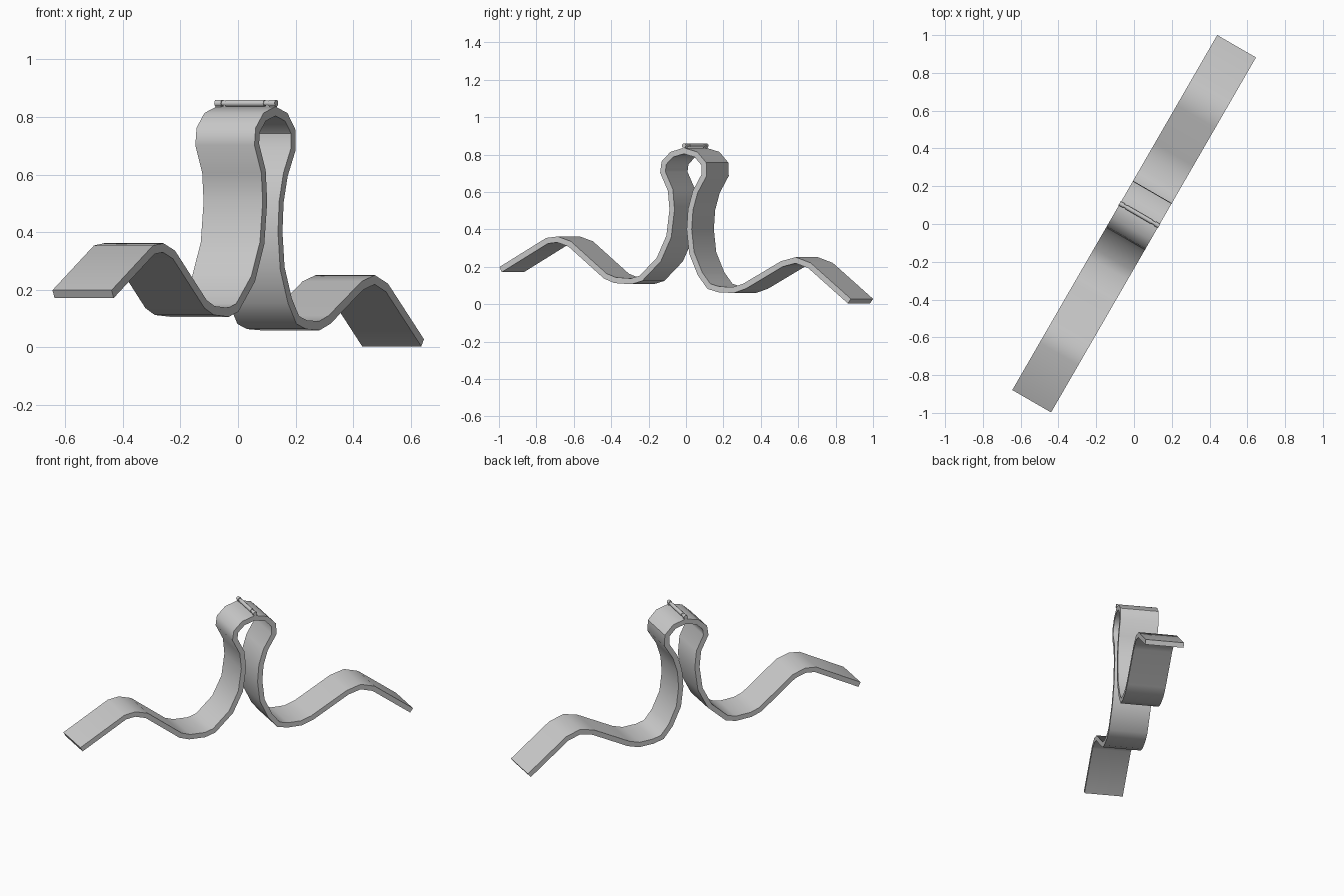
import bpy, bmesh, math
from mathutils import Vector, Matrix

if "Cube" in bpy.data.objects:
    bpy.data.objects.remove(bpy.data.objects["Cube"])

TURN = Matrix.Rotation(math.radians(-30), 4, 'Z')   # strip runs along local y
WIDTH, THICK = 0.237, 0.031


def finish(bm, name):
    bmesh.ops.recalc_face_normals(bm, faces=bm.faces)
    bm.transform(TURN)
    me = bpy.data.meshes.new(name)
    bm.to_mesh(me)
    bm.free()
    ob = bpy.data.objects.new(name, me)
    bpy.context.collection.objects.link(ob)
    bpy.context.view_layer.objects.active = ob
    ob.select_set(True)
    bpy.ops.object.shade_smooth_by_angle(angle=math.radians(40))
    ob.select_set(False)


def ribbon(name, path):
    """Sweep a rectangular band along a centre line, with mitred bends."""
    pts = [Vector(p) for p in path]
    bm = bmesh.new()
    rings = []
    for i, p in enumerate(pts):
        a = (p - pts[max(i - 1, 0)])
        b = (pts[min(i + 1, len(pts) - 1)] - p)
        a = a.normalized() if a.length else b.normalized()
        b = b.normalized() if b.length else a
        t = (a + b).normalized()
        n = Vector((-t.y, t.x)) * (THICK / 2 / max(t.dot(a), 0.5))
        q, r = p + n, p - n
        h = WIDTH / 2
        rings.append([bm.verts.new(c) for c in (
            (-h, q.x, q.y), (h, q.x, q.y), (h, r.x, r.y), (-h, r.x, r.y))])
    for r0, r1 in zip(rings, rings[1:]):
        for k in range(4):
            bm.faces.new((r0[k], r0[k - 1], r1[k - 1], r1[k]))
    bm.faces.new(rings[0])
    bm.faces.new(rings[-1])
    finish(bm, name)


def rod(name, x0, x1, s, z, radius):
    bm = bmesh.new()
    bmesh.ops.create_cone(bm, cap_ends=True, segments=10, radius1=radius,
                          radius2=radius, depth=x1 - x0)
    bm.transform(Matrix.Translation(((x0 + x1) / 2, s, z)) @
                 Matrix.Rotation(math.pi / 2, 4, 'Y'))
    finish(bm, name)


# Bent spring strip: left wing, loop, right wing
ribbon("spring_strip", [
    (-1.076, 0.185), (-0.79, 0.339), (-0.725, 0.346), (-0.65, 0.322),
    (-0.43, 0.150), (-0.37, 0.128), (-0.27, 0.122), (-0.21, 0.138),
    (-0.10, 0.238), (-0.038, 0.361), (-0.018, 0.505), (-0.028, 0.61),
    (-0.075, 0.705), (-0.068, 0.755), (-0.02, 0.80), (0.055, 0.82),
    (0.13, 0.80), (0.178, 0.75), (0.180, 0.69), (0.125, 0.60),
    (0.096, 0.505), (0.088, 0.40), (0.103, 0.275), (0.155, 0.162),
    (0.21, 0.095), (0.27, 0.079), (0.36, 0.075), (0.43, 0.096),
    (0.66, 0.215), (0.745, 0.235), (0.83, 0.207), (1.077, 0.016)])

# Pin lying across the crown of the loop, with collars at both ends
S, Z = 0.057, 0.848
rod("pin_bar", -0.12, 0.12, S, Z, 0.009)
rod("pin_sleeve", -0.08, 0.075, S, Z, 0.012)
for side in (-1, 1):
    a, b = sorted((side * 0.095, side * 0.121))
    rod("pin_collar", a, b, S, Z, 0.0125)
    # Small weld foot joining the collar to the strip
    bm = bmesh.new()
    bmesh.ops.create_cube(bm, size=1)
    bm.transform(Matrix.Translation(((a + b) / 2, S, 0.836)) @
                 Matrix.Diagonal((0.02, 0.016, 0.02, 1)))
    finish(bm, "pin_foot")
